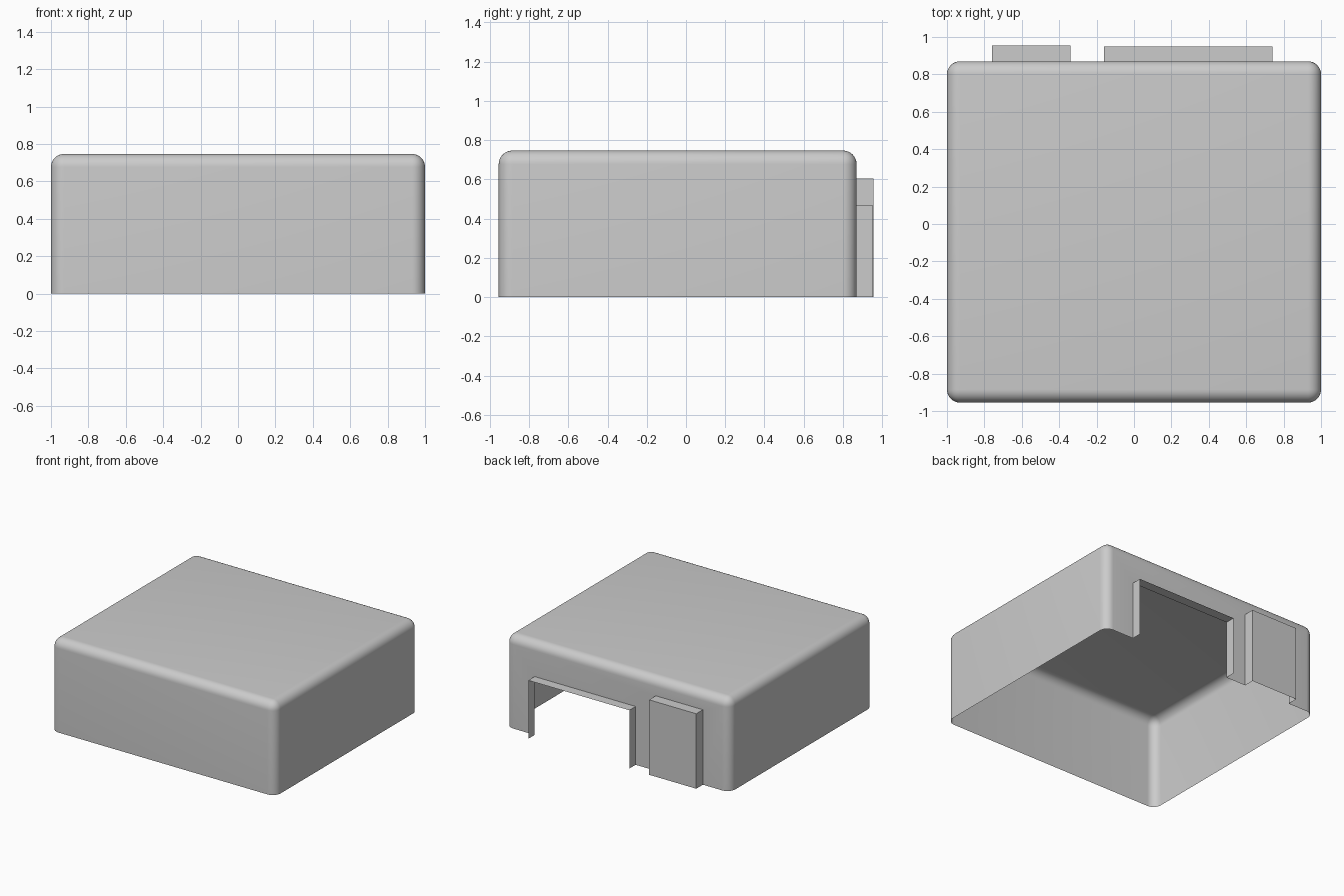
import bpy, bmesh
from mathutils import Vector

if "Cube" in bpy.data.objects:
    bpy.data.objects.remove(bpy.data.objects["Cube"])

X, Y0, Y1, H, R = 1.0, -0.955, 0.87, 0.747, 0.07
FRAME = (-0.16, 0.74, 0.47, 0.95)     # x0, x1, top, depth
BOX = (-0.76, -0.34, 0.604, 0.955)


def finish(name, bm, smooth=False):
    mesh = bpy.data.meshes.new(name)
    bm.to_mesh(mesh)
    bm.free()
    ob = bpy.data.objects.new(name, mesh)
    bpy.context.collection.objects.link(ob)
    if smooth:
        bpy.ops.object.select_all(action='DESELECT')
        ob.select_set(True)
        bpy.context.view_layer.objects.active = ob
        bpy.ops.object.shade_smooth_by_angle(angle=0.6)
    return ob


def notch(x0, x1, top):
    return [(x0, 0), (x0, top), (x1, top), (x1, 0)]


# Cover shell: rounded box, open underneath
bm = bmesh.new()
bmesh.ops.create_cube(bm, size=1)
for v in bm.verts:
    v.co = Vector((v.co.x * 2 * X, (Y0 + Y1) / 2 + v.co.y * (Y1 - Y0), (v.co.z + 0.5) * H))
edges = [e for e in bm.edges if max(v.co.z for v in e.verts) > H / 2]
bmesh.ops.bevel(bm, geom=edges, offset=R, segments=8, profile=0.5, affect='EDGES')
gone = [f for f in bm.faces if f.normal.z < -0.99 or f.normal.y > 0.999]
bmesh.ops.delete(bm, geom=gone, context='FACES')

# Back wall with the two notches cut out
outline = ([(-X + R, 0)] + notch(*BOX[:3]) + notch(*FRAME[:3])
           + [(X - R, 0), (X - R, H - R), (-X + R, H - R)])
bm.faces.new([bm.verts.new((x, Y1, z)) for x, z in outline])
bmesh.ops.remove_doubles(bm, verts=bm.verts[:], dist=0.0005)
bmesh.ops.recalc_face_normals(bm, faces=bm.faces[:])
finish("cover_shell", bm, True)


# Thin sleeves sticking out around the notches
def sleeve(name, x0, x1, top, y, capped):
    bm = bmesh.new()
    inner = [bm.verts.new((x, Y1, z)) for x, z in notch(x0, x1, top)]
    outer = [bm.verts.new((x, y, z)) for x, z in notch(x0, x1, top)]
    for i in range(3):
        bm.faces.new((inner[i], outer[i], outer[i + 1], inner[i + 1]))
    if capped:
        bm.faces.new(outer)
    bm.normal_update()
    if bm.faces[:][1].normal.z < 0:
        bmesh.ops.reverse_faces(bm, faces=bm.faces[:])
    bm.normal_update()
    finish(name, bm)


sleeve("port_frame", *FRAME, False)
sleeve("cable_box", *BOX, True)
